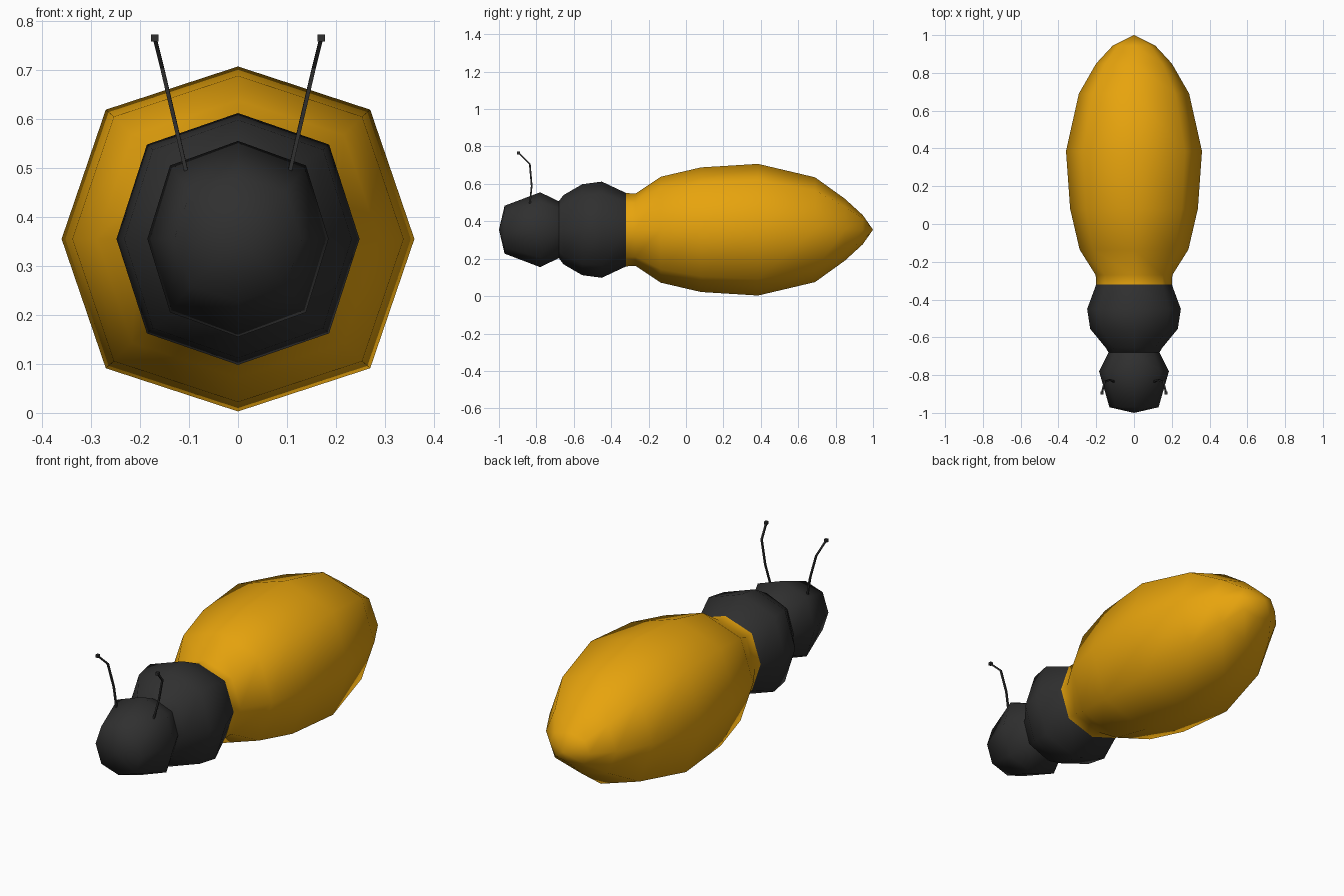
import bpy, bmesh, math

if "Cube" in bpy.data.objects:
    bpy.data.objects.remove(bpy.data.objects["Cube"])

CZ = 0.355   # height of the body axis


def material(name, rgb):
    m = bpy.data.materials.new(name)
    m.diffuse_color = (*rgb, 1)
    m.use_nodes = True
    m.node_tree.nodes["Principled BSDF"].inputs["Base Color"].default_value = m.diffuse_color
    return m


amber = material("amber", (0.80, 0.37, 0.004))
black = material("soft black", (0.029, 0.029, 0.029))


def link(name, bm, mat):
    bmesh.ops.recalc_face_normals(bm, faces=bm.faces)
    me = bpy.data.meshes.new(name)
    bm.to_mesh(me)
    bm.free()
    me.materials.append(mat)
    ob = bpy.data.objects.new(name, me)
    bpy.context.collection.objects.link(ob)
    return ob


def segment(name, profile, mat):
    """Eight-sided body along y; profile rows are (y, x radius, z radius)."""
    bm = bmesh.new()
    rings = []
    for y, rx, rz in profile:
        if rx == 0:
            rings.append([bm.verts.new((0, y, CZ))])
            continue
        ring = []
        for i in range(8):
            a = i * math.pi / 4
            k = 1.06 if i % 2 else 1.0      # diagonal corners bulge slightly
            ring.append(bm.verts.new((rx * k * math.cos(a), y, CZ + rz * k * math.sin(a))))
        rings.append(ring)
    for r, s in zip(rings, rings[1:]):
        for i in range(8):
            j = (i + 1) % 8
            if len(r) == 1:
                bm.faces.new((r[0], s[i], s[j]))
            elif len(s) == 1:
                bm.faces.new((r[i], r[j], s[0]))
            else:
                bm.faces.new((r[i], r[j], s[j], s[i]))
    ob = link(name, bm, mat)
    ob.data.shade_smooth()
    return ob


# Body parts, front to back
segment("head", [(-1.0, 0, 0), (-0.97, 0.13, 0.128), (-0.78, 0.185, 0.2),
                 (-0.68, 0.135, 0.152)], black)
segment("thorax", [(-0.68, 0.135, 0.152), (-0.655, 0.15, 0.185), (-0.555, 0.232, 0.243),
                   (-0.45, 0.248, 0.257), (-0.32, 0.2, 0.196)], black)
segment("abdomen", [(-0.32, 0.2, 0.196), (-0.27, 0.203, 0.193), (-0.135, 0.288, 0.283),
                    (0.08, 0.338, 0.333), (0.385, 0.36, 0.352), (0.69, 0.292, 0.28),
                    (0.85, 0.2, 0.165), (0.945, 0.112, 0.078), (1.0, 0, 0)], amber)

# Antennae: bent thin rods with small cube tips
PATH = [(0.105, -0.835, 0.49), (0.128, -0.825, 0.59), (0.155, -0.835, 0.705), (0.17, -0.895, 0.765)]
for side, label in ((-1, "left"), (1, "right")):
    bm = bmesh.new()
    rings = []
    for x, y, z in PATH:
        rings.append([bm.verts.new((side * x + dx * 0.004, y + dy * 0.0045, z + dy * 0.001))
                      for dx, dy in ((-1, -1), (1, -1), (1, 1), (-1, 1))])
    for r, s in zip(rings, rings[1:]):
        for i in range(4):
            bm.faces.new((r[i], r[(i + 1) % 4], s[(i + 1) % 4], s[i]))
    link(label + "_antenna", bm, black)
    bm = bmesh.new()
    bmesh.ops.create_cube(bm, size=0.015)
    bmesh.ops.translate(bm, verts=bm.verts, vec=(side * 0.17, -0.895, 0.765))
    link(label + "_antenna_tip", bm, black)
